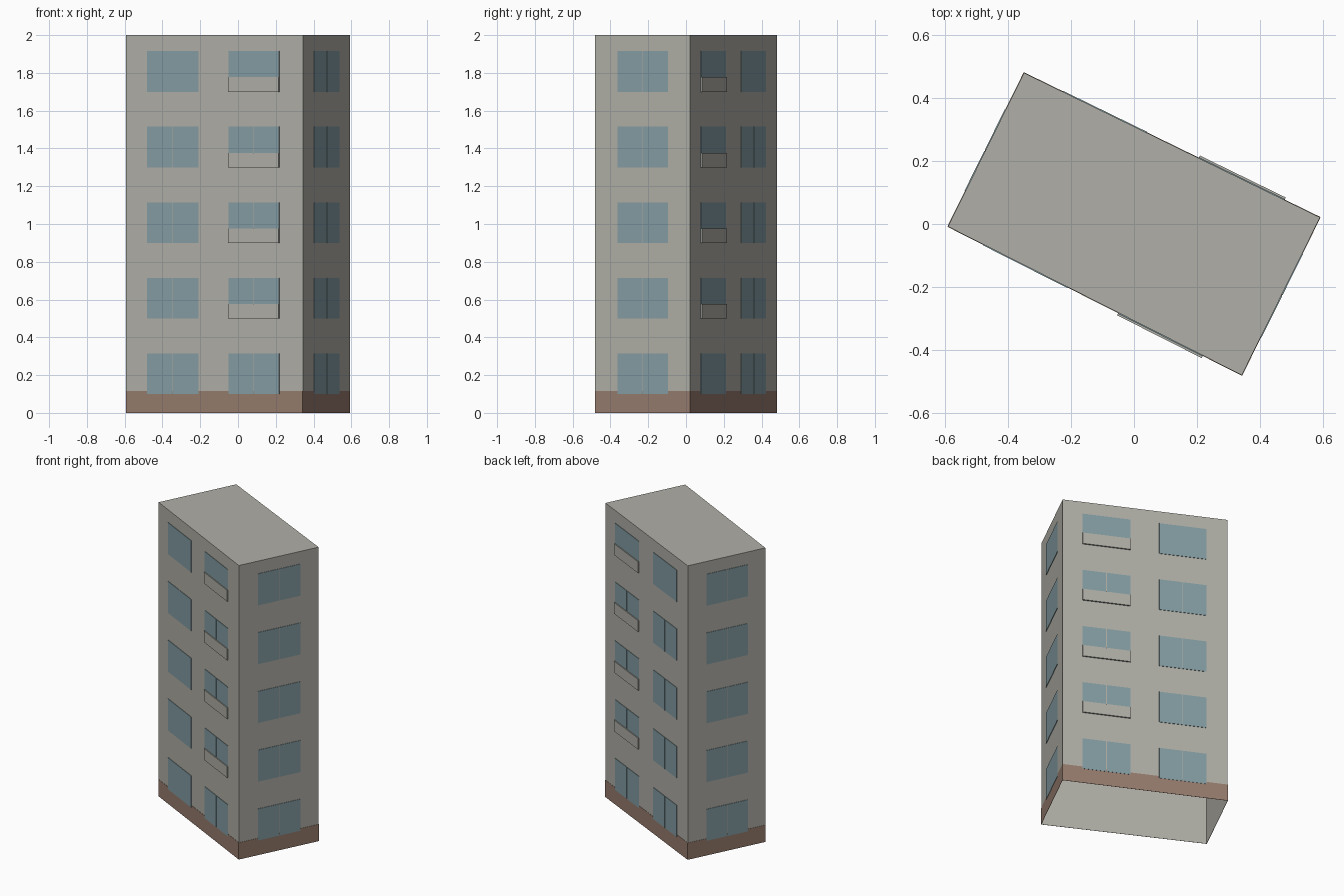
import bpy
from mathutils import Vector

old = bpy.data.objects.get("Cube")
if old:
    bpy.data.objects.remove(old, do_unlink=True)

UP = Vector((0, 0, 1))
HEIGHT = 2.0
FLOORS = [0.1 + 0.4 * i for i in range(5)]
WINDOW_HEIGHT = 0.215
RAIL_HEIGHT = 0.077

# Footprint corners, turned on the ground
back = Vector((-0.35, 0.481, 0))
left = Vector((0.592, 0.021, 0))
front = Vector((0.343, -0.481, 0))
right = Vector((-0.592, -0.008, 0))


def material(name, colour):
    mat = bpy.data.materials.new(name)
    mat.use_nodes = True
    mat.diffuse_color = (*colour, 1)
    node = next(n for n in mat.node_tree.nodes if n.type == 'BSDF_PRINCIPLED')
    node.inputs["Base Color"].default_value = (*colour, 1)
    node.inputs["Roughness"].default_value = 0.9
    return mat


plaster = material("grey plaster", (0.434, 0.429, 0.386))
glass = material("blue glass", (0.231, 0.337, 0.366))
brick = material("brown base", (0.305, 0.198, 0.153))


def make_object(name, verts, faces, mat):
    mesh = bpy.data.meshes.new(name)
    mesh.from_pydata(verts, [], faces)
    mesh.materials.append(mat)
    obj = bpy.data.objects.new(name, mesh)
    bpy.context.collection.objects.link(obj)
    return obj


def panels(name, wall, rects, depth, mat):
    """Shallow boxes on a wall; each rect is (start, end, bottom, top)."""
    a, b = wall
    out = (b - a).cross(UP).normalized() * depth
    verts, faces = [], []
    for u0, u1, z0, z1 in rects:
        n = len(verts)
        ring = [a.lerp(b, u) + UP * z
                for u, z in ((u0, z0), (u1, z0), (u1, z1), (u0, z1))]
        verts += ring + [p + out for p in ring]
        faces.append([n + 4 + i for i in range(4)])
        for i in range(4):
            j = (i + 1) % 4
            faces.append((n + i, n + j, n + 4 + j, n + 4 + i))
    return make_object(name, verts, faces, mat)


# Building shell: four walls and a flat roof, open underneath
corners = [right, front, left, back]
shell = corners + [c + UP * HEIGHT for c in corners]
sides = [(i, (i + 1) % 4, (i + 1) % 4 + 4, i + 4) for i in range(4)]
make_object("walls_and_roof", shell, sides + [(4, 5, 6, 7)], plaster)

# Each wall: ends, window columns and the column that has balconies
WALLS = {
    "front": ((right, front), [(0.12, 0.41), (0.58, 0.868)], 1),
    "left": ((front, left), [(0.24, 0.77)], None),
    "back": ((left, back), [(0.12, 0.41), (0.585, 0.87)], 0),
    "right": ((back, right), [(0.24, 0.77)], None),
}

for name, (wall, columns, balcony) in WALLS.items():
    # Plinth band
    panels(name + "_base_band", wall, [(0, 1, 0, 0.115)], 0.0015, brick)

    # Windows, split in two panes except for the top floor of the long walls
    panes, rails = [], []
    gap = 0.0025 / (wall[1] - wall[0]).length
    for c, (u0, u1) in enumerate(columns):
        mid = (u0 + u1) / 2
        for level, z in enumerate(FLOORS):
            top = z + WINDOW_HEIGHT
            if len(columns) > 1 and level == 4:
                panes.append((u0, u1, z, top))
            else:
                panes.append((u0, mid - gap, z, top))
                panes.append((mid + gap, u1, z, top))
            if c == balcony and level > 0:
                rails.append((u0, u1, z, z + RAIL_HEIGHT))
    panels(name + "_windows", wall, panes, 0.003, glass)

    # Balcony parapets over the lower part of the windows
    if rails:
        panels(name + "_balcony_parapets", wall, rails, 0.009, plaster)
